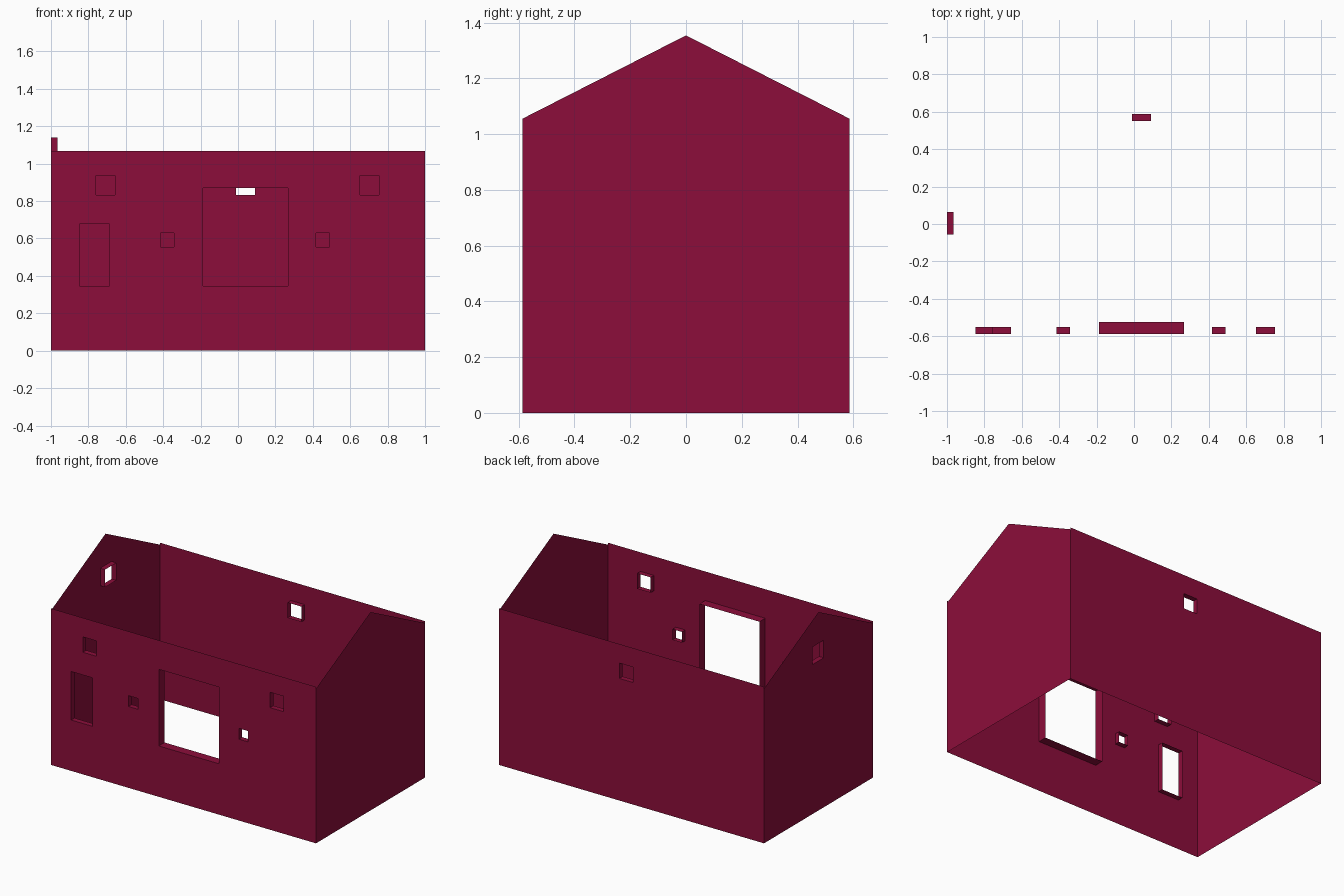
import bpy, bmesh
from mathutils import Vector

if "Cube" in bpy.data.objects:
    bpy.data.objects.remove(bpy.data.objects["Cube"])

HX, HY = 1.0, 0.587            # half length, half depth
WALL_Z, EAVE_Z, APEX_Z = 1.068, 1.055, 1.354

mat = bpy.data.materials.new("dark crimson")
mat.diffuse_color = (0.262, 0.0042, 0.043, 1)
mat.use_nodes = True
mat.node_tree.nodes["Principled BSDF"].inputs["Base Color"].default_value = mat.diffuse_color


def wall(name, outline, holes, place, inward):
    """Thin flat wall with rectangular openings (u0, u1, z0, z1, depth) and inward reveals."""
    bm = bmesh.new()
    inward = Vector(inward)

    def loop(points):
        vs = [bm.verts.new(place(u, z)) for u, z in points]
        return vs, [bm.edges.new((vs[i], vs[i - 1])) for i in range(len(vs))]

    edges = loop(outline)[1]
    rings = []
    for u0, u1, z0, z1, depth in holes:
        vs, es = loop([(u0, z0), (u1, z0), (u1, z1), (u0, z1)])
        edges += es
        rings.append((vs, depth))
    bmesh.ops.triangle_fill(bm, edges=edges, use_beauty=True, use_dissolve=False,
                            normal=-inward)
    bm.normal_update()
    for f in bm.faces:
        if f.normal.dot(inward) > 0:
            f.normal_flip()

    # reveals around each opening, facing the middle of the opening
    for vs, depth in rings:
        mid = sum((v.co for v in vs), Vector()) / 4 + inward * depth / 2
        back = [bm.verts.new(v.co + inward * depth) for v in vs]
        for i in range(4):
            f = bm.faces.new((vs[i - 1], vs[i], back[i], back[i - 1]))
            f.normal_update()
            if f.normal.dot(mid - f.calc_center_median()) < 0:
                f.normal_flip()

    mesh = bpy.data.meshes.new(name)
    bm.to_mesh(mesh)
    bm.free()
    mesh.materials.append(mat)
    bpy.context.collection.objects.link(bpy.data.objects.new(name, mesh))


long_side = [(-HX, 0), (HX, 0), (HX, WALL_Z), (-HX, WALL_Z)]
gable = [(-HY, 0), (HY, 0), (HY, EAVE_Z), (0, APEX_Z), (-HY, EAVE_Z)]

# front wall: large opening, tall window, two upper and two small windows
wall("front_wall", long_side, [
    (-0.187, 0.266, 0.347, 0.87, 0.062),
    (-0.848, -0.688, 0.347, 0.678, 0.036),
    (-0.76, -0.657, 0.833, 0.938, 0.036),
    (0.653, 0.755, 0.833, 0.938, 0.036),
    (-0.415, -0.343, 0.555, 0.629, 0.036),
    (0.417, 0.488, 0.555, 0.629, 0.036),
], lambda u, z: (u, -HY, z), (0, 1, 0))

# back wall with one window
wall("back_wall", long_side, [(-0.012, 0.092, 0.833, 0.938, 0.036)],
     lambda u, z: (u, HY, z), (0, -1, 0))

# gable ends, the left one with an attic window
wall("left_gable", gable, [(-0.057, 0.065, 1.02, 1.14, 0.036)],
     lambda u, z: (-HX, u, z), (1, 0, 0))
wall("right_gable", gable, [], lambda u, z: (HX, u, z), (-1, 0, 0))
